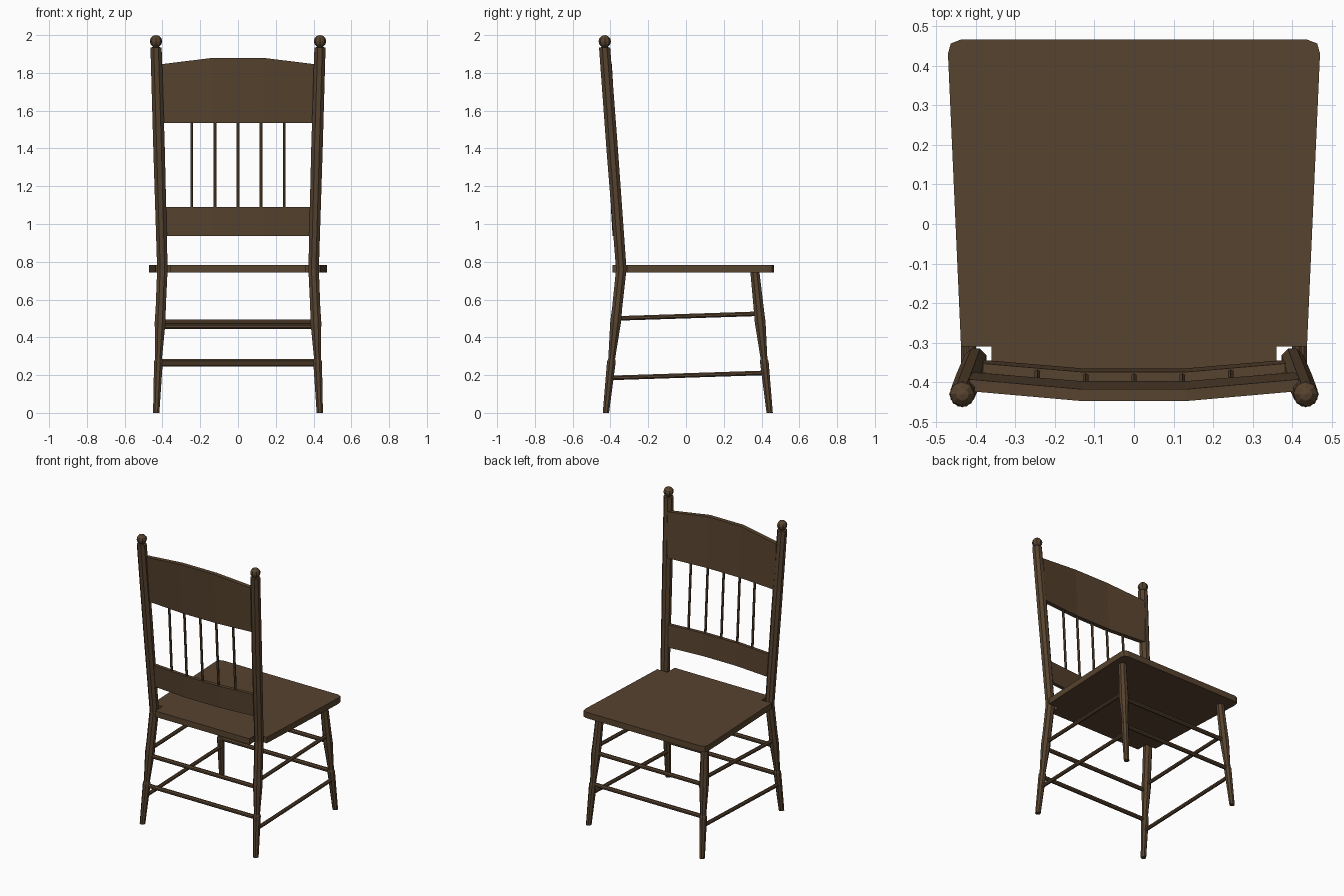
import bpy, bmesh, math
from mathutils import Vector

if "Cube" in bpy.data.objects:
    bpy.data.objects.remove(bpy.data.objects["Cube"])

wood = bpy.data.materials.new("dark brown wood")
wood.diffuse_color = (0.095, 0.056, 0.028, 1)
wood.use_nodes = True
wood.node_tree.nodes["Principled BSDF"].inputs["Base Color"].default_value = wood.diffuse_color


def finish(name, bm):
    bmesh.ops.recalc_face_normals(bm, faces=bm.faces)
    me = bpy.data.meshes.new(name)
    bm.to_mesh(me)
    bm.free()
    me.materials.append(wood)
    ob = bpy.data.objects.new(name, me)
    bpy.context.collection.objects.link(ob)
    return ob


def turned(name, rings, sides=8):
    """Turned bar: rings of (centre, radius) across the overall direction."""
    bm = bmesh.new()
    d = (Vector(rings[-1][0]) - Vector(rings[0][0])).normalized()
    if abs(d.z) > 0.8:                       # upright parts keep level rings
        u, v = Vector((1, 0, 0)), Vector((0, 1, 0))
    else:
        u = d.cross(Vector((0, 0, 1))).normalized()
        v = d.cross(u)
    loops = []
    for c, r in rings:
        loops.append([bm.verts.new(Vector(c) + r * (u * math.cos(a) + v * math.sin(a)))
                      for a in (2 * math.pi * (i + 0.5) / sides for i in range(sides))])
    for a, b in zip(loops, loops[1:]):
        for i in range(sides):
            j = (i + 1) % sides
            bm.faces.new((a[i], a[j], b[j], b[i]))
    bm.faces.new(loops[0])
    bm.faces.new(loops[-1])
    return finish(name, bm)


def leg_x(z):
    return 0.433 - 0.043 * z


def back_y(z):
    return -0.424 + 0.107 * z


def front_y(z):
    return 0.443 - 0.105 * z


# leg profile: height, radius
LEG = [(0, 0.018), (0.272, 0.025), (0.285, 0.02), (0.295, 0.02), (0.48, 0.031), (0.56, 0.029)]

for s, side in ((-1, "left"), (1, "right")):
    # front leg
    turned(side + "_front_leg", [((s * leg_x(z), front_y(z), z), r)
                                 for z, r in LEG + [(0.75, 0.026)]])
    # back leg and post in one turned piece
    rings = [((s * leg_x(z), back_y(z), z), r) for z, r in LEG + [(0.76, 0.03)]]
    rings += [((s * 0.418, -0.391, 1.4), 0.033), ((s * 0.434, -0.431, 1.935), 0.032),
              ((s * 0.434, -0.431, 1.936), 0.018), ((s * 0.434, -0.431, 1.96), 0.018)]
    turned(side + "_back_post", rings)
    # ball on top of the post
    bm = bmesh.new()
    bmesh.ops.create_uvsphere(bm, u_segments=8, v_segments=6, radius=0.033)
    bmesh.ops.translate(bm, verts=bm.verts, vec=(s * 0.434, -0.43, 1.967))
    finish(side + "_finial", bm)
    # side stretchers
    for label, zb, zf in (("upper", 0.50, 0.525), ("lower", 0.185, 0.212)):
        turned(f"{side}_{label}_side_stretcher",
               [((s * leg_x(zb), back_y(zb), zb), 0.013),
                ((s * leg_x(zf), front_y(zf), zf), 0.013)])

# cross stretchers at back and front
for label, z, fy in (("upper_back", 0.457, back_y), ("upper_front", 0.482, front_y),
                     ("lower_back", 0.258, back_y), ("lower_front", 0.272, front_y)):
    turned(label + "_stretcher", [((-leg_x(z), fy(z), z), 0.014), ((leg_x(z), fy(z), z), 0.014)])

# seat: half outline, mirrored, with notches for the posts
half = [(0.36, -0.39), (0.36, -0.31), (0.437, -0.31), (0.47, 0.43), (0.463, 0.456), (0.437, 0.466)]
bm = bmesh.new()
outline = half + [(-x, y) for x, y in reversed(half)]
face = bm.faces.new([bm.verts.new((x, y, 0.743)) for x, y in outline])
ext = bmesh.ops.extrude_face_region(bm, geom=[face])
bmesh.ops.translate(bm, vec=(0, 0, 0.041),
                    verts=[g for g in ext["geom"] if isinstance(g, bmesh.types.BMVert)])
finish("seat", bm)


# bowed, leaning back rails
def rail_y(z, middle):
    return -0.354 - 0.059 * (z - 0.94) - (0.023 if middle else 0)


def back_rail(name, z0, z_end, z_mid, end_x, thick):
    bm = bmesh.new()
    loops = []
    for x in (-end_x, -0.13, 0.13, end_x):
        mid = abs(x) < 0.2
        z1 = z_mid if mid else z_end
        loops.append([bm.verts.new((x, rail_y(z, mid) + t * thick / 2, z))
                      for z, t in ((z0, -1), (z0, 1), (z1, 1), (z1, -1))])
    for a, b in zip(loops, loops[1:]):
        for i in range(4):
            j = (i + 1) % 4
            bm.faces.new((a[i], a[j], b[j], b[i]))
    bm.faces.new(loops[0])
    bm.faces.new(loops[-1])
    finish(name, bm)


back_rail("crest_rail", 1.535, 1.845, 1.88, 0.415, 0.03)
back_rail("lower_back_rail", 0.937, 1.09, 1.09, 0.40, 0.024)

# thin spindles between the rails
for i in range(-2, 3):
    x = i * 0.122
    bow = 0.01 if abs(i) == 2 else 0
    turned(f"spindle_{i + 3}", [((x, rail_y(z, True) + bow, z), 0.008) for z in (1.07, 1.55)], 6)
